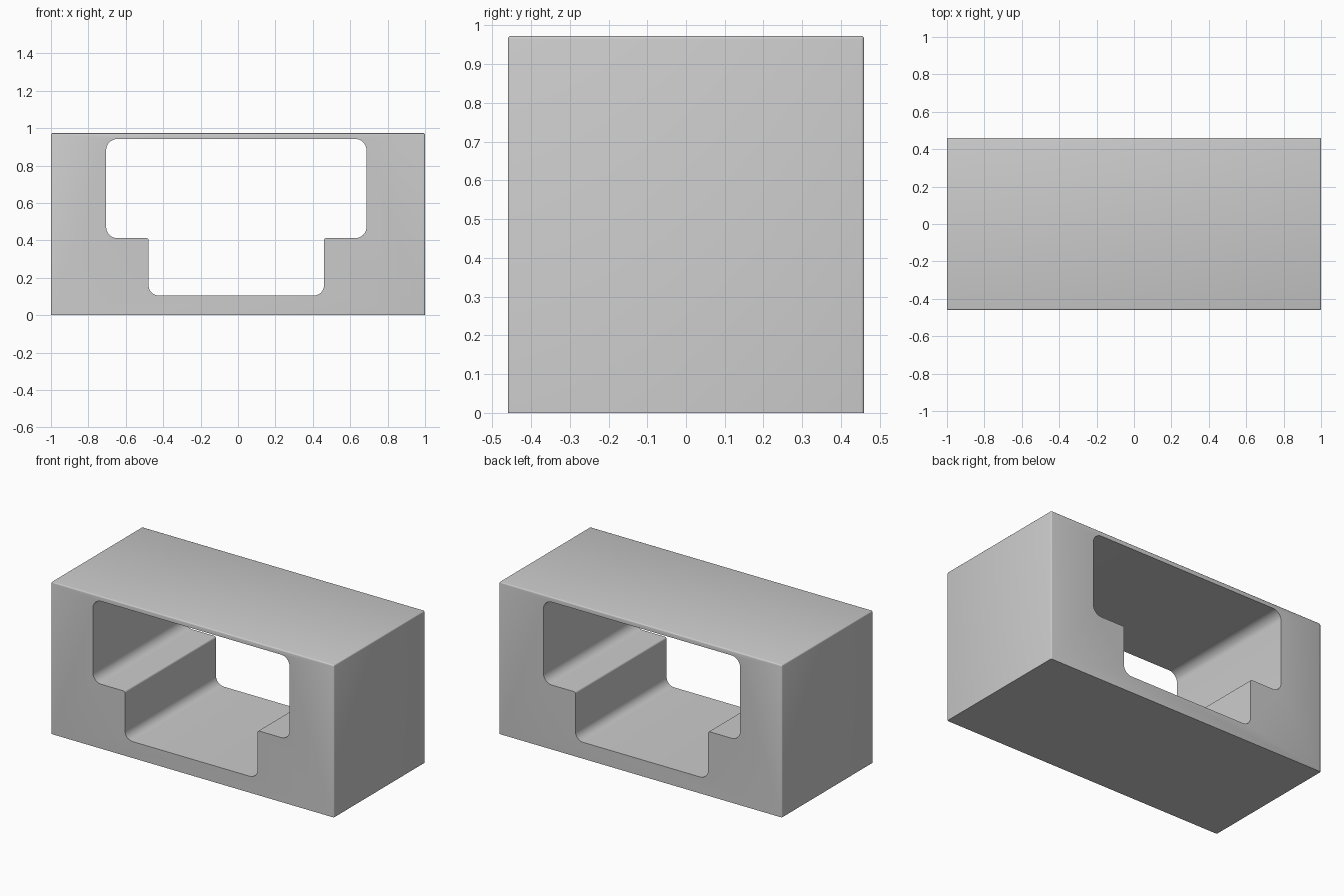
import bpy, bmesh, math
from mathutils import Vector

if "Cube" in bpy.data.objects:
    bpy.data.objects.remove(bpy.data.objects["Cube"])

DEPTH, HEIGHT = 0.92, 0.973


def new_object(name, bm):
    bmesh.ops.recalc_face_normals(bm, faces=bm.faces)
    mesh = bpy.data.meshes.new(name)
    bm.to_mesh(mesh)
    bm.free()
    obj = bpy.data.objects.new(name, mesh)
    bpy.context.collection.objects.link(obj)
    return obj


def rounded(corners, steps=8):
    """Replace each (x, z, radius) right-angle corner with an arc."""
    pts = []
    for i, (x, z, r) in enumerate(corners):
        p = Vector((x, z))
        a = (Vector(corners[i - 1][:2]) - p).normalized() * r
        b = (Vector(corners[(i + 1) % len(corners)][:2]) - p).normalized() * r
        for k in range(steps + 1):
            t = math.pi / 2 * k / steps
            pts.append(p + a + b - b * math.cos(t) * 1.0 - a * math.sin(t))
    return pts


# Solid block, softened everywhere except around its flat base
bm = bmesh.new()
bmesh.ops.create_cube(bm, size=1)
for v in bm.verts:
    v.co = Vector((v.co.x * 2, v.co.y * DEPTH, (v.co.z + 0.5) * HEIGHT))
edges = [e for e in bm.edges if any(v.co.z > 0.1 for v in e.verts)]
bmesh.ops.bevel(bm, geom=edges, offset=0.008, segments=3, profile=0.5, affect='EDGES')
block = new_object("block", bm)

# Stepped through-opening: wide upper part, narrower lower channel
profile = rounded([
    (-0.478, 0.105, 0.055), (0.46, 0.105, 0.055),
    (0.46, 0.412, 0.012), (0.687, 0.412, 0.06),
    (0.687, 0.942, 0.06), (-0.705, 0.942, 0.06),
    (-0.705, 0.412, 0.06), (-0.478, 0.412, 0.012),
])
bm = bmesh.new()
face = bm.faces.new([bm.verts.new((p.x, -0.7, p.y)) for p in profile])
ext = bmesh.ops.extrude_face_region(bm, geom=[face])
bmesh.ops.translate(bm, vec=(0, 1.4, 0),
                    verts=[g for g in ext["geom"] if isinstance(g, bmesh.types.BMVert)])
cutter = new_object("opening_cutter", bm)
cutter.hide_render = True

# Cut the opening and drop the cutter
mod = block.modifiers.new("opening", 'BOOLEAN')
mod.operation = 'DIFFERENCE'
mod.solver = 'EXACT'
mod.object = cutter
bpy.context.view_layer.objects.active = block
block.select_set(True)
bpy.ops.object.modifier_apply(modifier=mod.name)
bpy.data.objects.remove(cutter)

bpy.ops.object.shade_smooth_by_angle(angle=math.radians(35))
